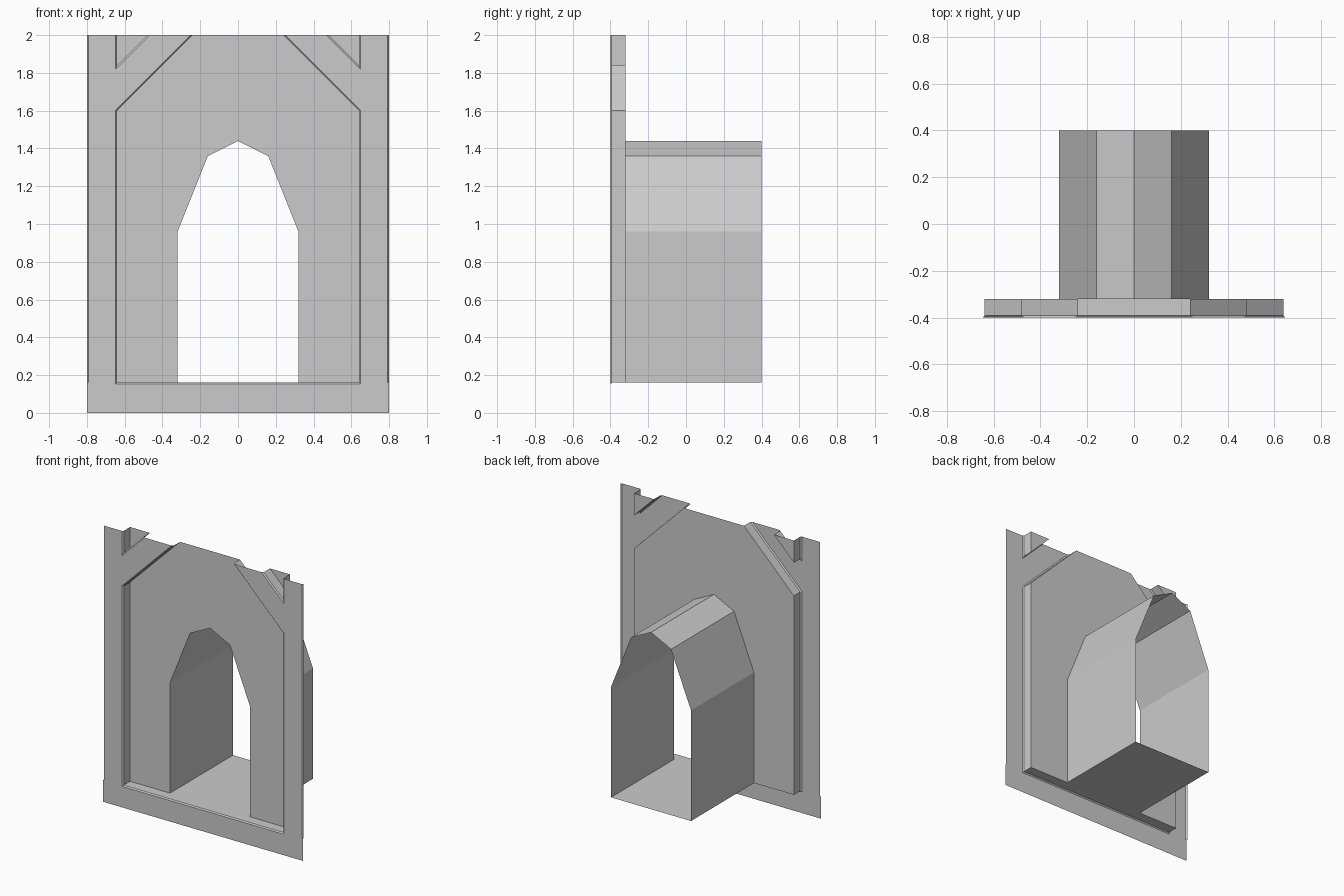
import bpy
import bmesh

cube = bpy.data.objects.get("Cube")
if cube:
    bpy.data.objects.remove(cube, do_unlink=True)

stone = bpy.data.materials.new("plain_grey")
stone.use_nodes = True
grey = (0.6, 0.6, 0.6, 1)
stone.diffuse_color = grey
stone.node_tree.nodes["Principled BSDF"].inputs["Base Color"].default_value = grey

FRONT, LIP, BACK, END = -0.4, -0.392, -0.32, 0.4   # depths along y


def finish(name, bm):
    """Turn a half shape into an object mirrored across x = 0."""
    mesh = bpy.data.meshes.new(name)
    bm.to_mesh(mesh)
    bm.free()
    mesh.materials.append(stone)
    obj = bpy.data.objects.new(name, mesh)
    bpy.context.collection.objects.link(obj)
    mirror = obj.modifiers.new("mirror", 'MIRROR')
    mirror.use_axis[0] = True
    mirror.use_clip = True


def sheet(name, outline, y):
    """Flat upright panel from an x, z outline."""
    bm = bmesh.new()
    bm.faces.new([bm.verts.new((x, y, z)) for x, z in outline])
    finish(name, bm)


def loft(name, *sections):
    """Walls joining (path, y) sections from front to back."""
    bm = bmesh.new()
    rows = [[bm.verts.new((x, y, z)) for x, z in path] for path, y in sections]
    for a, b in zip(rows, rows[1:]):
        for i in range(len(a) - 1):
            bm.faces.new((a[i], a[i + 1], b[i + 1], b[i]))
    finish(name, bm)


# Half paths: recess, corner pocket and arch, with wider chamfered mouths
recess = [(0, 0.16), (0.64, 0.16), (0.64, 1.6), (0.24, 2)]
recess_mouth = [(0, 0.152), (0.648, 0.152), (0.648, 1.603), (0.251, 2)]
pocket = [(0.48, 2), (0.64, 1.84), (0.64, 2)]
pocket_mouth = [(0.469, 2), (0.648, 1.821), (0.648, 2)]
arch = [(0, 0.16), (0.32, 0.16), (0.32, 0.96), (0.16, 1.36), (0, 1.44)]
edge_front = [(0.792, 2), (0.792, 0.16)]
edge_back = [(0.8, 2), (0.8, 0.16)]

# Front frame with its openings
sheet("front_frame",
      [(0, 0), (0.8, 0), (0.8, 0.16)] + edge_front[::-1]
      + pocket_mouth[::-1] + recess_mouth[::-1], FRONT)
loft("frame_edge_chamfer", (edge_front, FRONT), (edge_back, LIP))

# Recess walls and the panel around the arch
loft("recess_walls", (recess_mouth, FRONT), (recess, LIP), (recess, BACK))
sheet("arch_panel", arch[:0:-1] + recess[1:] + [(0, 2)], BACK)

# Triangular pockets in the upper corners
loft("corner_pocket_walls", (pocket_mouth, FRONT), (pocket, LIP), (pocket, BACK))
sheet("corner_pocket_panel", pocket, BACK)

# Open passage running back from the arch
loft("passage", (arch, BACK), (arch, END))
